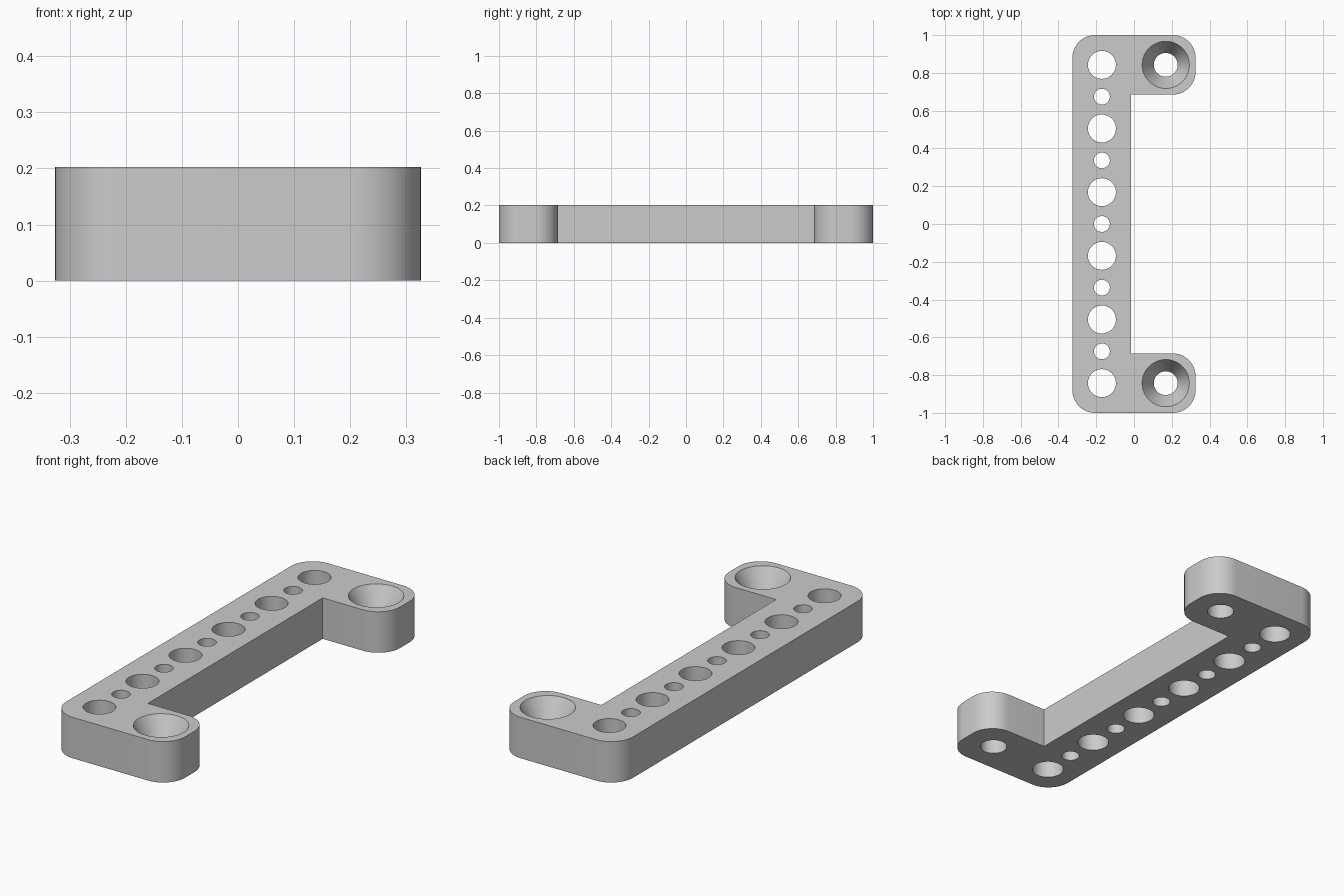
import bpy
import bmesh
import math

cube = bpy.data.objects.get("Cube")
if cube:
    bpy.data.objects.remove(cube, do_unlink=True)

HEIGHT = 0.203
HALF_WIDTH = 0.326
INNER_X = -0.015      # inner face of the long bar
ARM_Y = 0.685         # inner face of the end arms
CORNER = 0.12
PITCH = 0.1685        # spacing of the row of holes
HOLE_X = 0.168
SIDES = 48

grey = bpy.data.materials.new("plain grey")
grey.use_nodes = True
colour = (0.6, 0.6, 0.6, 1)
grey.diffuse_color = colour
grey.node_tree.nodes["Principled BSDF"].inputs["Base Color"].default_value = colour


def make_object(name, bm):
    bmesh.ops.recalc_face_normals(bm, faces=bm.faces)
    mesh = bpy.data.meshes.new(name)
    bm.to_mesh(mesh)
    bm.free()
    mesh.materials.append(grey)
    obj = bpy.data.objects.new(name, mesh)
    bpy.context.collection.objects.link(obj)
    return obj


def rounded(cx, cy, start):
    """Quarter-circle corner, counterclockwise from the start angle."""
    steps = 12
    return [(cx + CORNER * math.cos(math.radians(start + 90 * i / steps)),
             cy + CORNER * math.sin(math.radians(start + 90 * i / steps)))
            for i in range(steps + 1)]


def add_turned(bm, x, y, profile):
    """Closed turned solid from (radius, height) pairs, bottom to top."""
    rings = []
    for r, z in profile:
        rings.append([bm.verts.new((x + r * math.cos(math.tau * i / SIDES),
                                    y + r * math.sin(math.tau * i / SIDES), z))
                      for i in range(SIDES)])
    for low, high in zip(rings, rings[1:]):
        for i in range(SIDES):
            j = (i + 1) % SIDES
            bm.faces.new((low[i], low[j], high[j], high[i]))
    bm.faces.new(rings[0][::-1])
    bm.faces.new(rings[-1])


# Bracket body: C-shaped outline, extruded
cx, cy = HALF_WIDTH - CORNER, 1 - CORNER
outline = (rounded(-cx, -cy, 180) + rounded(cx, -cy, 270)
           + rounded(cx, -ARM_Y - CORNER, 0)
           + [(INNER_X, -ARM_Y), (INNER_X, ARM_Y)]
           + rounded(cx, ARM_Y + CORNER, 270)
           + rounded(cx, cy, 0) + rounded(-cx, cy, 90))
bm = bmesh.new()
base = bm.faces.new([bm.verts.new((x, y, 0)) for x, y in outline])
result = bmesh.ops.extrude_face_region(bm, geom=[base])
top = [v for v in result["geom"] if isinstance(v, bmesh.types.BMVert)]
bmesh.ops.translate(bm, verts=top, vec=(0, 0, HEIGHT))
bracket = make_object("mounting_bracket", bm)

# Row of alternating large and small holes, plus two countersunk holes
bm = bmesh.new()
for i in range(-5, 6):
    radius = 0.074 if i % 2 else 0.042
    add_turned(bm, -HOLE_X - 0.002, i * PITCH, [(radius, -0.1), (radius, HEIGHT + 0.1)])
for side in (-1, 1):
    add_turned(bm, HOLE_X, side * 5 * PITCH,
               [(0.063, -0.1), (0.063, HEIGHT - 0.11),
                (0.125, HEIGHT), (0.125, HEIGHT + 0.1)])
cutter = make_object("hole_cutter", bm)
cutter.hide_render = True

cut = bracket.modifiers.new("holes", "BOOLEAN")
cut.operation = "DIFFERENCE"
cut.solver = "EXACT"
cut.object = cutter

bpy.ops.object.select_all(action="DESELECT")
bracket.select_set(True)
bpy.context.view_layer.objects.active = bracket
bpy.ops.object.modifier_apply(modifier=cut.name)
bpy.data.objects.remove(cutter, do_unlink=True)
bpy.ops.object.shade_smooth_by_angle(angle=math.radians(25))
